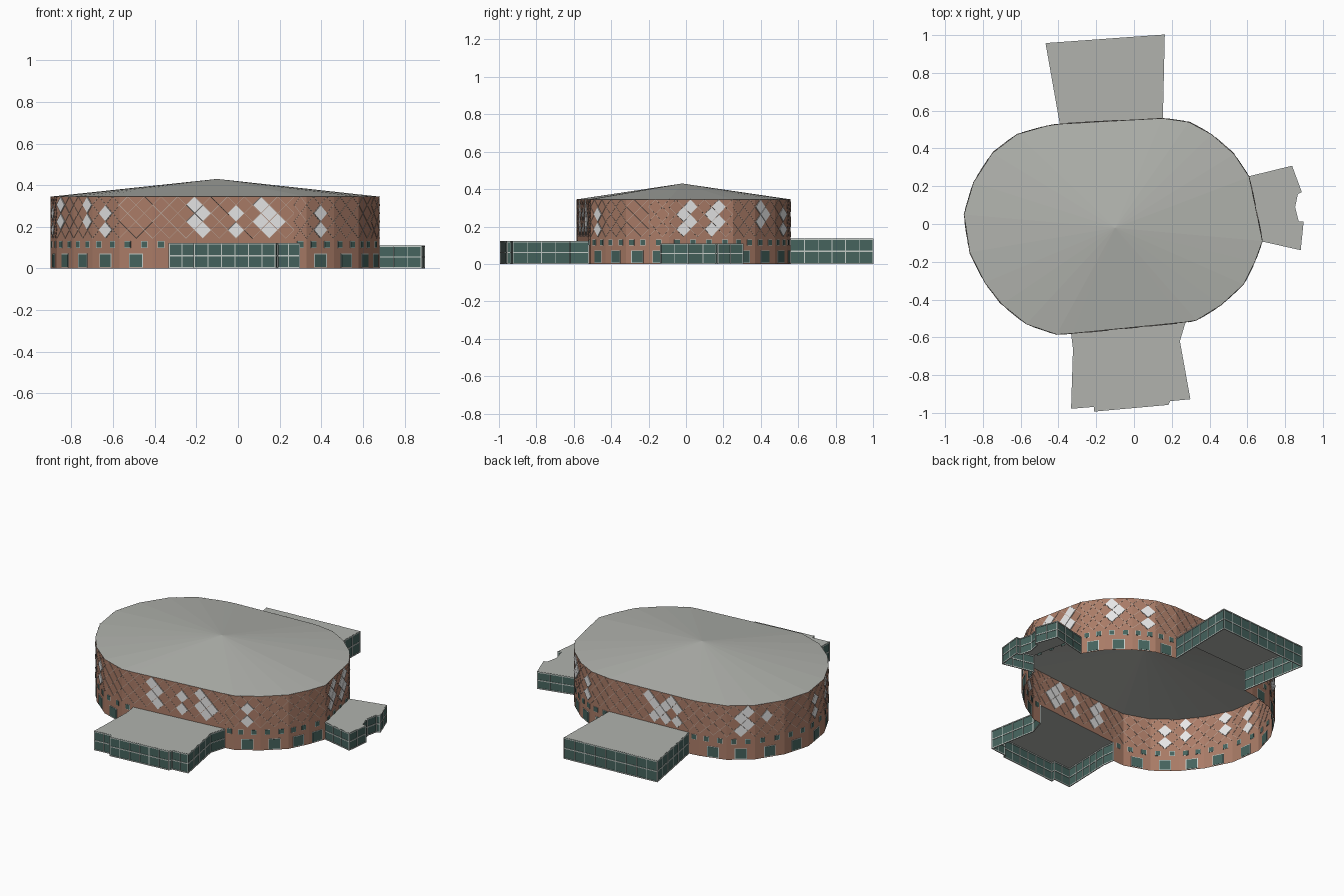
import bpy
import bmesh
from math import hypot

cube = bpy.data.objects.get("Cube")
if cube:
    bpy.data.objects.remove(cube, do_unlink=True)


def material(name, rgb):
    mat = bpy.data.materials.new(name)
    mat.use_nodes = True
    mat.diffuse_color = (*rgb, 1)
    mat.node_tree.nodes["Principled BSDF"].inputs["Base Color"].default_value = (*rgb, 1)
    return mat


BRICK = material("brick", (0.40, 0.20, 0.135))
MORTAR = material("pale mortar", (0.50, 0.40, 0.34))
ROOF = material("roof grey", (0.44, 0.45, 0.42))
GLASS = material("teal glass", (0.06, 0.125, 0.11))
FRAME = material("light frame", (0.55, 0.60, 0.57))
WHITE = material("white pane", (0.95, 0.95, 0.95))


def finish(bm, name, mat):
    mesh = bpy.data.meshes.new(name)
    bm.to_mesh(mesh)
    bm.free()
    mesh.materials.append(mat)
    obj = bpy.data.objects.new(name, mesh)
    bpy.context.collection.objects.link(obj)
    return obj


def length(edge):
    (ax, ay), (bx, by) = edge
    return hypot(bx - ax, by - ay)


def on_wall(edge, u, z, out=0):
    """Point at distance u along the wall, height z, pushed out of its plane."""
    (ax, ay), (bx, by) = edge
    size = length(edge)
    dx, dy = (bx - ax) / size, (by - ay) / size
    return (ax + dx * u + dy * out, ay + dy * u - dx * out, z)


def face(bm, points):
    bm.faces.new([bm.verts.new(p) for p in points])


def plate(bm, edge, shape, half):
    """Thin prism straddling the wall sheet, so it shows on both sides."""
    outer = [bm.verts.new(on_wall(edge, u, z, half)) for u, z in shape]
    inner = [bm.verts.new(on_wall(edge, u, z, -half)) for u, z in shape]
    bm.faces.new(outer)
    bm.faces.new(inner[::-1])
    for i in range(len(shape)):
        bm.faces.new((outer[i - 1], inner[i - 1], inner[i], outer[i]))


def rect(u, z, w, h):
    return [(u - w, z - h), (u + w, z - h), (u + w, z + h), (u - w, z + h)]


def wall(bm, edge, low, high):
    size = length(edge)
    face(bm, [on_wall(edge, u, z) for u, z in
              ((0, low), (size, low), (size, high), (0, high))])


# Plan outlines, anticlockwise
EAVE = 0.345
drum = [(-.33, -.58), (.27, -.52), (.33, -.51), (.46, -.43), (.58, -.32),
        (.64, -.2), (.68, -.09), (.61, .25), (.53, .37), (.41, .475),
        (.29, .54), (.15, .56), (-.39, .53), (-.46, .52), (-.62, .475),
        (-.75, .375), (-.85, .22), (-.9, .05), (-.87, -.15), (-.79, -.31),
        (-.7, -.425), (-.57, -.53), (-.41, -.585)]
annexes = {
    "front": (.122, [(-.33, -.58), (-.32, -.66), (-.33, -.975), (-.21, -.965),
                     (-.21, -.99), (.18, -.955), (.19, -.935), (.295, -.925),
                     (.24, -.62), (.27, -.52)]),
    "left": (.11, [(.68, -.09), (.88, -.135), (.895, .01), (.87, .01),
                   (.85, .09), (.865, .16), (.885, .17), (.835, .305),
                   (.61, .25)]),
    "back": (.135, [(.15, .56), (.16, 1), (-.465, .955), (-.39, .53)]),
}
edges = list(zip(drum, drum[1:] + drum[:1]))
openings = {(path[0], path[-1]): top for top, path in annexes.values()}

# Drum wall, open where an annex joins
bm = bmesh.new()
for edge in edges:
    wall(bm, edge, openings.get(edge, 0), EAVE)
finish(bm, "drum_wall", BRICK)

# Shallow pointed roof
bm = bmesh.new()
for a, b in edges:
    face(bm, [(*a, EAVE), (*b, EAVE), (-.1, -.02, .43)])
finish(bm, "drum_roof", ROOF)

# Glazed annexes with mullion grids
for name, (top, path) in annexes.items():
    walls, bars, roof = bmesh.new(), bmesh.new(), bmesh.new()
    for edge in zip(path, path[1:]):
        wall(walls, edge, 0, top)
        size = length(edge)
        count = max(1, round(size / .07))
        for k in range(count + 1):
            plate(bars, edge, rect(size * k / count, top / 2, .002, top / 2), .003)
        for z in (.003, top / 2, top - .004):
            plate(bars, edge, rect(size / 2, z, size / 2, .003), .003)
    face(roof, [(x, y, top) for x, y in path])
    finish(walls, name + "_annex_glazing", GLASS)
    finish(bars, name + "_annex_mullions", FRAME)
    finish(roof, name + "_annex_roof", ROOF)

# Row of small square windows and one ground window per facet
frames, panes = bmesh.new(), bmesh.new()
for edge in edges:
    size = length(edge)
    windows = []
    if openings.get(edge, 0) < .12:
        count = max(1, round(size / .085))
        windows = [rect(size * (k + .5) / count, .115, .014, .014)
                   for k in range(count)]
    if edge not in openings and size > .1:
        windows.append(rect(size / 2, .038, .032, .03))
    for shape in windows:
        plate(panes, edge, shape, .003)
        u = sum(p[0] for p in shape) / 4
        z = sum(p[1] for p in shape) / 4
        plate(frames, edge, [(u + (a - u) * 1.12, z + (b - z) * 1.12)
                             for a, b in shape], .002)
finish(frames, "drum_window_frames", FRAME)
finish(panes, "drum_windows", GLASS)

# Diagonal brick lattice
STEP, BASE, ROWS = .04, .145, 5


def columns(edge):
    return max(2, round(length(edge) / STEP))


bm = bmesh.new()
for edge in edges:
    n = columns(edge)
    du = length(edge) / n
    for i in range(n):
        for j in range(ROWS):
            u0, u1 = i * du, (i + 1) * du
            z0, z1 = BASE + j * STEP, BASE + (j + 1) * STEP
            if (i + j) % 2:
                z0, z1 = z1, z0
            w = .0015
            plate(bm, edge, [(u0, z0 - w), (u1, z1 - w), (u1, z1 + w), (u0, z0 + w)], .0015)
finish(bm, "brick_lattice", MORTAR)

# Clusters of diamond panes: plan position, then lattice rows
clusters = [
    (-.24, -.57, (4, 2)), (-.2, -.565, (3, 1)), (-.03, -.55, (3, 1)),
    (.085, -.54, (4, 2)), (.125, -.535, (3, 1)), (.165, -.53, (2,)),
    (.4, -.47, (3, 1)), (.67, -.03, (3, 1)), (.66, .02, (4, 2)),
    (.63, .13, (3, 1)), (.62, .19, (4, 2)), (.47, .42, (4, 3, 2)),
    (.35, .51, (3, 1)), (-.09, .55, (4,)), (-.14, .545, (3, 1)),
    (-.2, .54, (2,)), (-.24, .54, (3, 1)), (-.3, .535, (4,)),
    (-.34, .53, (3, 1)), (-.66, .445, (3, 1)), (-.71, .4, (4, 2)),
    (-.78, .33, (3,)), (-.885, -.05, (3, 1)), (-.84, -.21, (4, 2)),
    (-.73, -.385, (4, 2)), (-.645, -.47, (3, 1)),
]


def locate(x, y):
    """Nearest wall edge and the distance along it."""
    best = None
    for edge in edges:
        (ax, ay), (bx, by) = edge
        size = length(edge)
        u = ((x - ax) * (bx - ax) + (y - ay) * (by - ay)) / size
        u = min(max(u, 0), size)
        px, py, _ = on_wall(edge, u, 0)
        gap = hypot(px - x, py - y)
        if best is None or gap < best[0]:
            best = (gap, edge, u)
    return best[1:]


bm = bmesh.new()
used = set()
for x, y, rows in clusters:
    edge, u = locate(x, y)
    n = columns(edge)
    du = length(edge) / n
    for j in rows:
        nodes = [i for i in range(1, n) if (i + j) % 2] or [n / 2]
        i = min(nodes, key=lambda k: abs(k * du - u))
        if (edge, i, j) in used:
            continue
        used.add((edge, i, j))
        c, z, r, h = i * du, BASE + j * STEP, du * .95, STEP * .95
        plate(bm, edge, [(c, z - h), (c + r, z), (c, z + h), (c - r, z)], .004)
finish(bm, "diamond_panes", WHITE)
